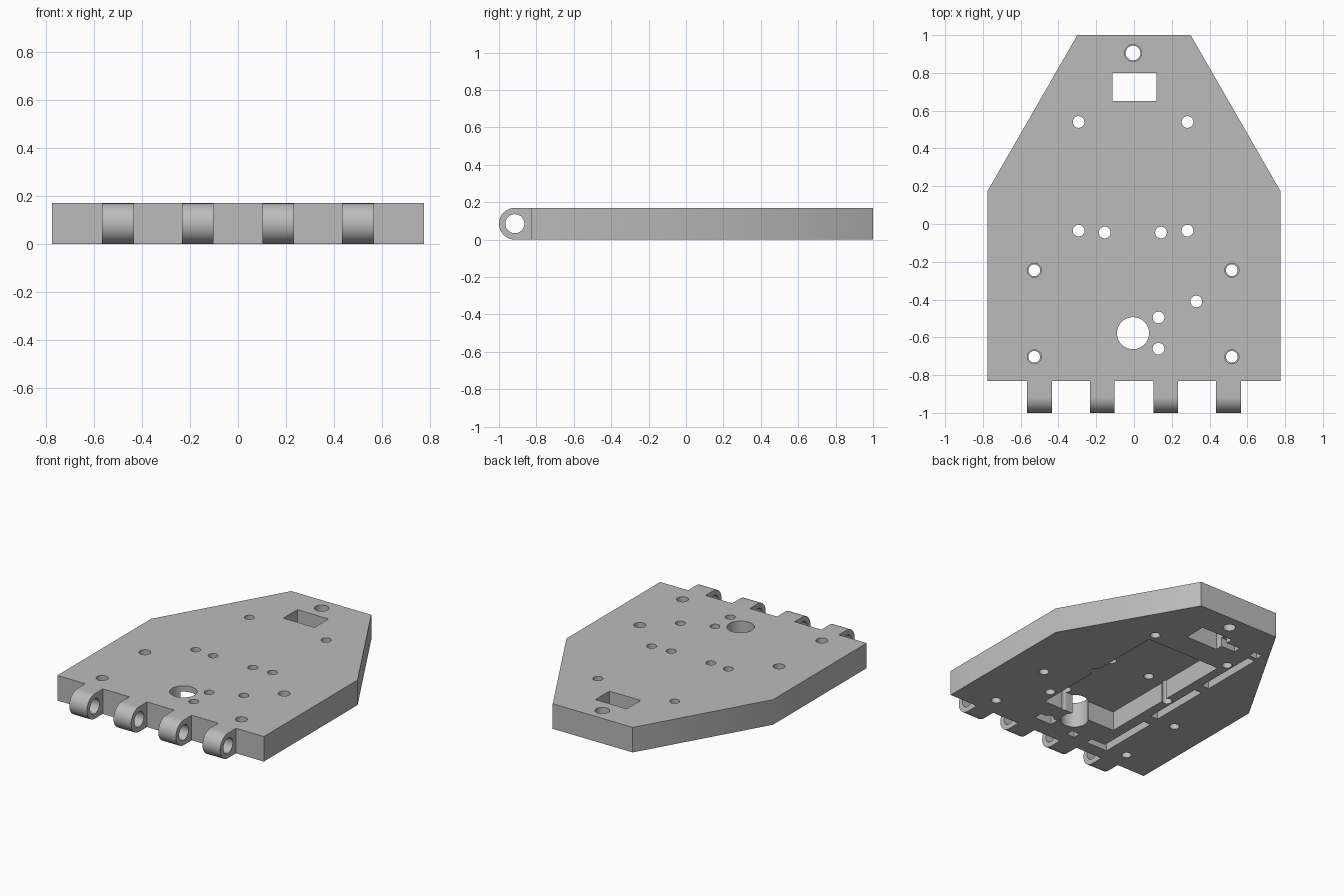
import bpy, bmesh, math
from mathutils import Matrix

cube = bpy.data.objects.get("Cube")
if cube:
    bpy.data.objects.remove(cube, do_unlink=True)

T = 0.17      # plate thickness
POCKET = 0.13  # depth of the underside pocket

grey = bpy.data.materials.new("plain grey")
grey.use_nodes = True
grey.diffuse_color = (0.5, 0.5, 0.5, 1)
grey.node_tree.nodes["Principled BSDF"].inputs["Base Color"].default_value = (0.5, 0.5, 0.5, 1)


def make_object(name, bm):
    bmesh.ops.recalc_face_normals(bm, faces=bm.faces)
    mesh = bpy.data.meshes.new(name)
    bm.to_mesh(mesh)
    bm.free()
    mesh.materials.append(grey)
    obj = bpy.data.objects.new(name, mesh)
    bpy.context.collection.objects.link(obj)
    return obj


def prism(name, outline, vector):
    """Extrude a closed outline of 3D points along a vector."""
    bm = bmesh.new()
    face = bm.faces.new([bm.verts.new(p) for p in outline])
    grown = bmesh.ops.extrude_face_region(bm, geom=[face])["geom"]
    bmesh.ops.translate(bm, vec=vector, verts=[v for v in grown if isinstance(v, bmesh.types.BMVert)])
    return make_object(name, bm)


def box(x0, x1, y0, y1, z0, z1):
    return prism("box_cutter", [(x0, y0, z0), (x1, y0, z0), (x1, y1, z0), (x0, y1, z0)], (0, 0, z1 - z0))


def cylinder(radius, length, centre, turn=Matrix()):
    bm = bmesh.new()
    bmesh.ops.create_cone(bm, cap_ends=True, segments=40, radius1=radius, radius2=radius,
                          depth=length, matrix=Matrix.Translation(centre) @ turn)
    return make_object("round_cutter", bm)


def select(obj):
    bpy.ops.object.select_all(action="DESELECT")
    obj.select_set(True)
    bpy.context.view_layer.objects.active = obj


def cut(target, cutter):
    mod = target.modifiers.new("cut", "BOOLEAN")
    mod.operation = "DIFFERENCE"
    mod.solver = "EXACT"
    mod.object = cutter
    select(target)
    bpy.ops.object.modifier_apply(modifier=mod.name)
    bpy.data.objects.remove(cutter, do_unlink=True)


def finish(obj):
    select(obj)
    bpy.ops.object.shade_smooth_by_angle(angle=math.radians(30))


# Tapered plate
half = [(0.775, -0.83), (0.775, 0.175), (0.3, 1.0)]
outline = half + [(-x, y) for x, y in reversed(half)]
plate = prism("base_plate", [(x, y, 0) for x, y in outline], (0, 0, T))

# Underside pocket and the rear window
cut(plate, box(-0.27, 0.28, -0.52, 0.478, -0.1, POCKET))
cut(plate, box(-0.115, 0.12, 0.65, 0.80, -0.1, 0.3))

# Shallow wiring slots on the underside
slots = [(-0.39, -0.335, 0.25, 0.69), (-0.39, -0.335, -0.24, 0.18),
         (-0.40, -0.345, -0.74, -0.32), (-0.36, -0.24, -0.74, -0.69),
         (-0.14, -0.08, -0.74, -0.69), (0.07, 0.20, -0.71, -0.65),
         (-0.22, -0.10, 0.70, 0.75), (-0.38, -0.32, 0.72, 0.77)]
for x0, x1, y0, y1 in slots:
    cut(plate, box(x0, x1, y0, y1, -0.1, 0.06))

# Through holes
holes = [(-0.293, 0.54), (0.283, 0.54), (-0.293, -0.035), (0.283, -0.035),
         (-0.155, -0.045), (0.143, -0.045), (0.33, -0.41), (0.13, -0.495), (0.13, -0.66)]
for x, y in holes:
    cut(plate, cylinder(0.031, 1, (x, y, 0)))
cut(plate, cylinder(0.085, 1, (-0.005, -0.578, 0)))

# Stepped screw holes, wider towards the top
screws = [(x, y, 0.037) for x in (-0.528, 0.518) for y in (-0.245, -0.703)]
for x, y, radius in screws + [(-0.005, 0.905, 0.045)]:
    cut(plate, cylinder(radius - 0.006, 1, (x, y, 0)))
    cut(plate, cylinder(radius, 0.2, (x, y, 0.16)))
finish(plate)

# Hinge lugs with a shared pin hole
R = T / 2
Y = -1 + R
arc = [math.pi / 2 + math.pi * i / 32 for i in range(33)]
side = [(Y + R * math.cos(a), R + R * math.sin(a)) for a in arc]
side += [(-0.83, 0), (-0.83, T)]
for i, x in enumerate((-0.5, -0.168, 0.168, 0.5)):
    lug = prism(f"hinge_lug_{i + 1}", [(x - 0.066, y, z) for y, z in side], (0.132, 0, 0))
    cut(lug, cylinder(0.051, 1, (x, Y, R), Matrix.Rotation(math.pi / 2, 4, "Y")))
    finish(lug)
